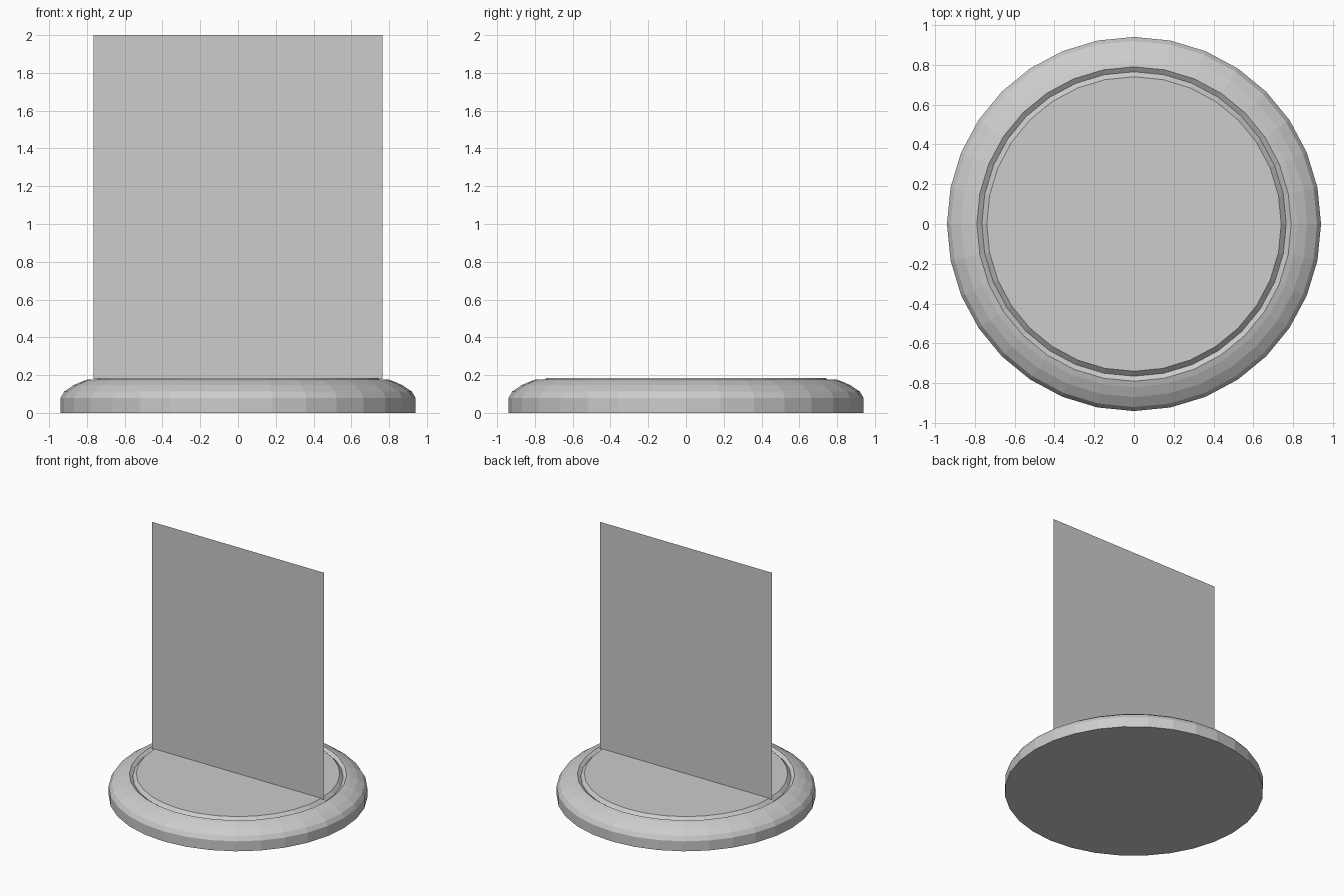
import bpy
import bmesh
import math

cube = bpy.data.objects.get("Cube")
if cube:
    bpy.data.objects.remove(cube, do_unlink=True)

grey = bpy.data.materials.new("light_grey")
grey.use_nodes = True
COLOUR = (0.604, 0.604, 0.604, 1)
grey.diffuse_color = COLOUR
grey.node_tree.nodes["Principled BSDF"].inputs["Base Color"].default_value = COLOUR


def add_object(name, bm):
    mesh = bpy.data.meshes.new(name)
    bm.to_mesh(mesh)
    bm.free()
    mesh.materials.append(grey)
    obj = bpy.data.objects.new(name, mesh)
    bpy.context.collection.objects.link(obj)
    return obj


def lathe(name, profile, sides):
    """Stack rings of (radius, height) and cap both ends."""
    bm = bmesh.new()
    rings = []
    for r, z in profile:
        angles = [math.tau * i / sides for i in range(sides)]
        rings.append([bm.verts.new((r * math.cos(a), r * math.sin(a), z)) for a in angles])
    for low, high in zip(rings, rings[1:]):
        for i in range(sides):
            j = (i + 1) % sides
            bm.faces.new((low[i], low[j], high[j], high[i]))
    bm.faces.new(rings[0][::-1])
    bm.faces.new(rings[-1])
    return add_object(name, bm)


# Round base: straight rim, domed shoulder, V groove, flat raised disc
lathe("round_base", [
    (0.94, 0), (0.94, 0.08),
    (0.92, 0.113), (0.87, 0.147), (0.82, 0.169), (0.79, 0.178),
    (0.765, 0.16), (0.74, 0.185),
], 32)

# Upright standee: a single thin sheet across the base
HALF_WIDTH, BOTTOM, TOP = 0.765, 0.18, 2
bm = bmesh.new()
corners = [(-HALF_WIDTH, BOTTOM), (HALF_WIDTH, BOTTOM), (HALF_WIDTH, TOP), (-HALF_WIDTH, TOP)]
bm.faces.new([bm.verts.new((x, 0, z)) for x, z in corners])
add_object("upright_sheet", bm)
